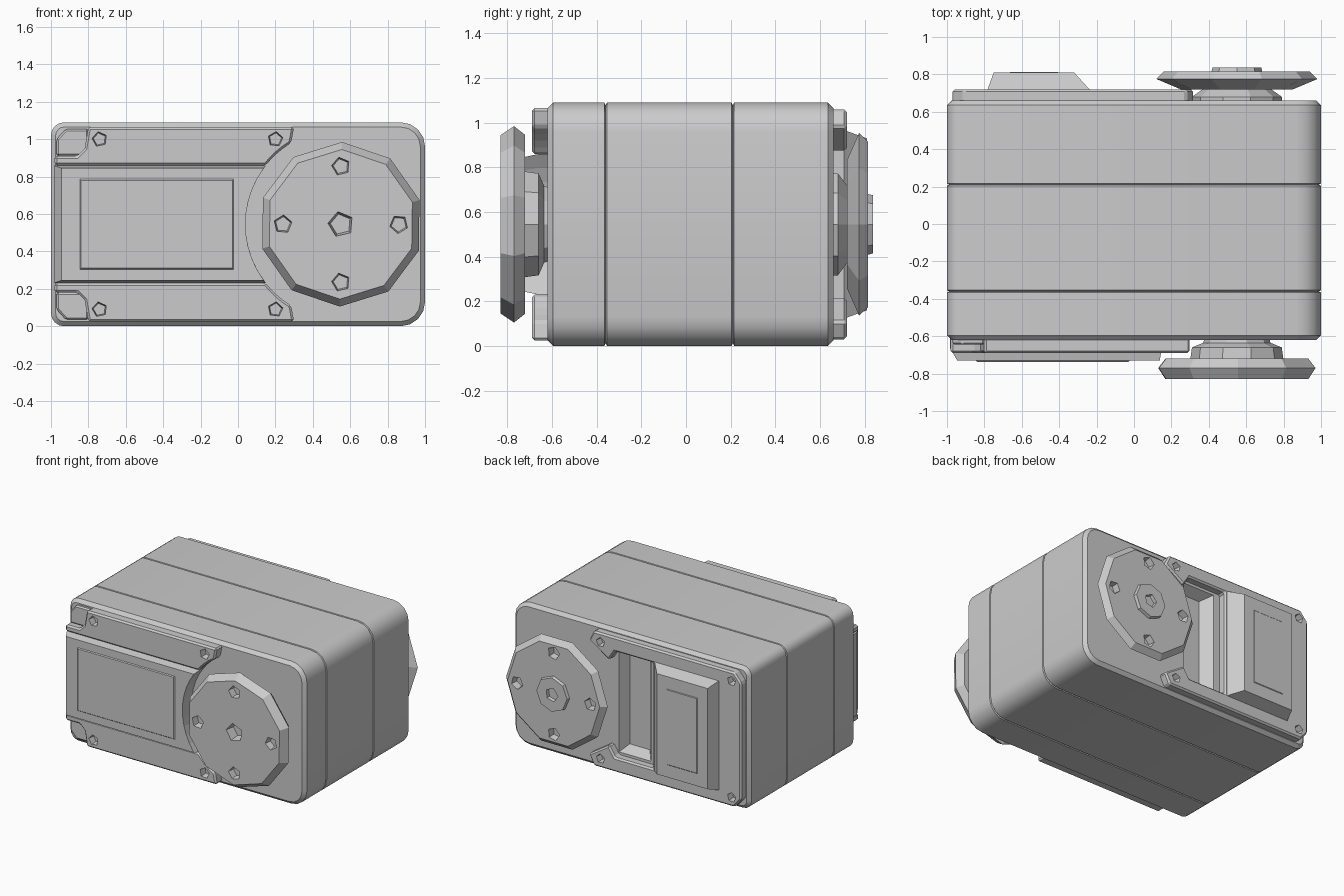
import bpy, bmesh, math

cube = bpy.data.objects.get("Cube")
if cube:
    bpy.data.objects.remove(cube, do_unlink=True)

ZC = 0.545            # middle height of the case
HX = 0.55             # shaft position
GREY = (0.6, 0.6, 0.6, 1.0)

mat = bpy.data.materials.new("plain_grey")
mat.use_nodes = True
mat.diffuse_color = GREY
mat.node_tree.nodes["Principled BSDF"].inputs["Base Color"].default_value = GREY


def loft(name, rings):
    """Skin a list of (y, [(x, z), ...]) outlines and cap both ends."""
    bm = bmesh.new()
    loops = [[bm.verts.new((x, y, z)) for x, z in pts] for y, pts in rings]
    for a, b in zip(loops, loops[1:]):
        for i in range(len(a)):
            j = (i + 1) % len(a)
            bm.faces.new((a[i], a[j], b[j], b[i]))
    bm.faces.new(loops[0])
    bm.faces.new(loops[-1])
    bmesh.ops.recalc_face_normals(bm, faces=bm.faces)
    mesh = bpy.data.meshes.new(name)
    bm.to_mesh(mesh)
    bm.free()
    mesh.materials.append(mat)
    ob = bpy.data.objects.new(name, mesh)
    bpy.context.collection.objects.link(ob)
    return ob


def activate(ob):
    bpy.ops.object.select_all(action='DESELECT')
    ob.select_set(True)
    bpy.context.view_layer.objects.active = ob


def bevel(ob, width):
    mod = ob.modifiers.new("edge", 'BEVEL')
    mod.width, mod.segments = width, 1
    mod.limit_method, mod.angle_limit = 'ANGLE', math.radians(40)
    activate(ob)
    bpy.ops.object.modifier_apply(modifier=mod.name)


def cut(ob, cutter):
    cutter.hide_render = True
    mod = ob.modifiers.new("cut", 'BOOLEAN')
    mod.operation, mod.solver, mod.object = 'DIFFERENCE', 'EXACT', cutter
    activate(ob)
    bpy.ops.object.modifier_apply(modifier=mod.name)
    bpy.data.objects.remove(cutter, do_unlink=True)


def ngon(x, z, r, n, turn=0.0):
    return [(x + r * math.cos(turn + math.tau * i / n),
             z + r * math.sin(turn + math.tau * i / n)) for i in range(n)]


def box(x0, x1, z0, z1):
    return [(x0, z0), (x1, z0), (x1, z1), (x0, z1)]


def flip(pts):
    return [(x, 2 * ZC - z) for x, z in reversed(pts)]


def arc(z0, z1, n):
    """Points on the round clearance beside the horn."""
    zs = [z0 + (z1 - z0) * i / n for i in range(n + 1)]
    return [(HX - math.sqrt(0.26 - (z - ZC) ** 2), z) for z in zs]


def case_outline(inset):
    pts = []
    corners = [(1, 1, 0.13), (-1, 1, 0.07), (-1, -1, 0.07), (1, -1, 0.13)]
    for k, (sx, sz, r) in enumerate(corners):
        cx, cz = sx * (1 - r), ZC + sz * (ZC - r)
        for i in range(5):
            a = math.pi / 2 * (k + i / 4)
            pts.append((cx + (r - inset) * math.cos(a), cz + (r - inset) * math.sin(a)))
    return pts


def drill(ob, spots, y_face, depth, r):
    for x, z in spots:
        cut(ob, loft("hole_cutter", [(y_face + math.copysign(0.03, y_face), ngon(x, z, r, 5, x)),
                                     (y_face - math.copysign(depth, y_face), ngon(x, z, r * 0.75, 5, x))]))


# Main case with two seam grooves
profile = [(-0.62, 0.025), (-0.595, 0.0)]
for seam in (-0.36, 0.21):
    profile += [(seam - 0.006, 0.0), (seam, 0.012), (seam + 0.006, 0.0)]
profile += [(0.635, 0.0), (0.66, 0.025)]
case = loft("case", [(y, case_outline(i)) for y, i in profile])
cut(case, loft("recess_cutter", [(0.58, box(-0.10, 0.07, 0.2, 0.89)),
                                 (0.74, box(-0.23, 0.14, 0.12, 0.97))]))
activate(case)
bpy.ops.object.shade_smooth_by_angle(angle=math.radians(28))

# Front rails above and below the cover, with screw pockets
rail = [(-0.98, 0.86), (-0.98, 0.91), (-0.86, 0.91), (-0.82, 0.95), (-0.80, 1.065),
        (0.30, 1.065)] + arc(0.98, 0.86, 4)
for name, pts, z in (("front_upper_rail", rail, 1.0), ("front_lower_rail", flip(rail), 0.09)):
    ob = loft(name, [(-0.60, pts), (-0.69, pts)])
    bevel(ob, 0.012)
    drill(ob, [(-0.74, z), (0.2, z)], -0.69, 0.05, 0.045)

# Front cover with a shallow raised panel
left = [(-0.985, 0.86), (-0.985, 0.23)]
front = [(-0.945, 0.845), (-0.945, 0.245)]
cover = loft("front_cover", [(-0.60, left + arc(0.23, 0.86, 10)),
                             (-0.66, left + arc(0.23, 0.86, 10)),
                             (-0.73, front + arc(0.245, 0.845, 10))])
loft("front_cover_panel", [(-0.725, box(-0.85, -0.02, 0.3, 0.79)),
                           (-0.737, box(-0.84, -0.03, 0.31, 0.78))])

# Low corner pads beside the front rails
pad = [(-0.97, 0.91), (-0.97, 1.0), (-0.92, 1.055), (-0.80, 1.055), (-0.80, 0.91)]
for name, pts in (("upper_corner_pad", pad), ("lower_corner_pad", flip(pad))):
    bevel(loft(name, [(-0.60, pts), (-0.645, pts)]), 0.01)

# Back rim, open around the recess and the horn
half = [(-0.97, 0.99), (-0.91, 1.06), (0.28, 1.06), (0.32, 0.98), (0.15, 0.87),
        (0.10, 0.95), (-0.22, 0.95)]
outline = half + flip(half)
rim = loft("back_rim", [(0.63, outline), (0.72, outline)])
bevel(rim, 0.012)
drill(rim, [(x, z) for x in (-0.89, 0.22) for z in (0.1, 0.99)], 0.72, 0.05, 0.04)

# Back cover with sloping sides
loft("back_cover", [(0.70, box(-0.79, -0.22, 0.12, 0.97)),
                    (0.81, box(-0.75, -0.32, 0.16, 0.93))])
loft("back_cover_panel", [(0.805, box(-0.67, -0.40, 0.25, 0.84)),
                          (0.814, box(-0.66, -0.41, 0.26, 0.83))])

# Round horns on both ends of the shaft
ring_spots = ngon(HX, ZC, 0.31, 4)
front_horn = loft("front_horn", [(y, ngon(HX, ZC, r, 10, 0.3)) for y, r in
                                 ((-0.72, 0.40), (-0.77, 0.44), (-0.83, 0.40))])
drill(front_horn, ring_spots, -0.83, 0.05, 0.055)
drill(front_horn, [(HX, ZC)], -0.83, 0.07, 0.075)
loft("front_hub", [(y, ngon(HX, ZC, r, 10)) for y, r in
                   ((-0.60, 0.17), (-0.635, 0.18), (-0.66, 0.24), (-0.73, 0.25))])

back_horn = loft("back_horn", [(y, ngon(HX, ZC, r, 10)) for y, r in
                               ((0.72, 0.30), (0.775, 0.43), (0.815, 0.39))])
drill(back_horn, ring_spots, 0.815, 0.05, 0.055)
loft("back_hub", [(y, ngon(HX, ZC, r, 10)) for y, r in
                  ((0.64, 0.24), (0.68, 0.24), (0.73, 0.17))])
cap = loft("back_shaft_cap", [(0.80, ngon(HX, ZC, 0.14, 8)), (0.838, ngon(HX, ZC, 0.13, 8))])
drill(cap, [(HX, ZC)], 0.838, 0.03, 0.06)
